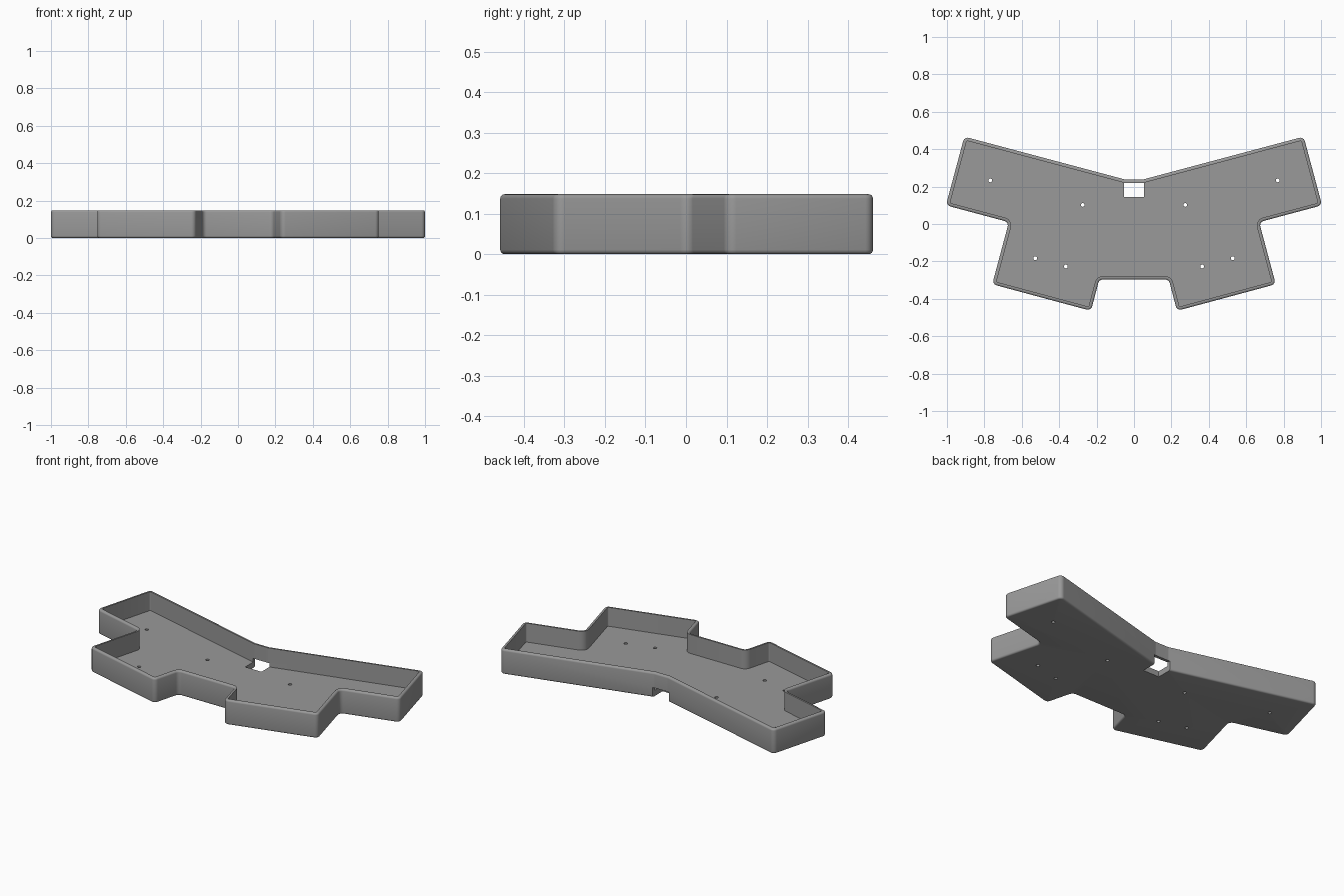
import bpy, bmesh, math
from mathutils import Vector

if "Cube" in bpy.data.objects:
    bpy.data.objects.remove(bpy.data.objects["Cube"])

HEIGHT, WALL, FLOOR, EDGE, CORNER = 0.148, 0.018, 0.035, 0.011, 0.025

grey = bpy.data.materials.new("plain_grey")
grey.diffuse_color = (0.32, 0.32, 0.32, 1)
grey.use_nodes = True
grey.node_tree.nodes["Principled BSDF"].inputs["Base Color"].default_value = grey.diffuse_color

# Right half of the sharp outline, front to back (counter-clockwise)
half = [(0.186, -0.297), (0.230, -0.464), (0.758, -0.322), (0.669, 0.010),
        (1.0055, 0.100), (0.907, 0.467), (0.045, 0.237)]
outline = [Vector(p) for p in half] + [Vector((-x, y)) for x, y in reversed(half)]


def ring(inset, segs=6):
    """Outline moved inwards by inset, with every corner rounded."""
    pts, n = [], len(outline)
    for i, p in enumerate(outline):
        d0 = (p - outline[i - 1]).normalized()
        d1 = (outline[(i + 1) % n] - p).normalized()
        n0, n1 = Vector((-d0.y, d0.x)), Vector((-d1.y, d1.x))
        mitre = (n0 + n1) / (1 + n0.dot(n1))
        turn = 1 if d0.x * d1.y - d0.y * d1.x > 0 else -1
        radius = CORNER - turn * inset
        centre = p + mitre * (inset + turn * radius)
        a0 = math.atan2(-turn * n0.y, -turn * n0.x)
        sweep = d0.angle_signed(d1) * -1
        for k in range(segs + 1):
            a = a0 + sweep * k / segs
            pts.append(centre + radius * Vector((math.cos(a), math.sin(a))))
    return pts


def finish(bm, name):
    bmesh.ops.recalc_face_normals(bm, faces=bm.faces)
    mesh = bpy.data.meshes.new(name)
    bm.to_mesh(mesh)
    bm.free()
    ob = bpy.data.objects.new(name, mesh)
    bpy.context.collection.objects.link(ob)
    mesh.materials.append(grey)
    return ob


# Wall section: rounded outer bottom edge, rounded rim, inner wall down to floor
arc = [math.radians(a) for a in (0, 22.5, 45, 67.5, 90)]
section = [(EDGE * (1 - math.sin(a)), EDGE * (1 - math.cos(a))) for a in arc]
section += [(EDGE * (1 - math.cos(a)), HEIGHT - EDGE * (1 - math.sin(a))) for a in arc]
section += [(WALL, HEIGHT), (WALL, FLOOR)]

# Tray body
bm = bmesh.new()
rings = [[bm.verts.new((p.x, p.y, z)) for p in ring(i)] for i, z in section]
for lo, hi in zip(rings, rings[1:]):
    for j in range(len(lo)):
        k = (j + 1) % len(lo)
        bm.faces.new((lo[j], lo[k], hi[k], hi[j]))
bm.faces.new(rings[0][::-1])
bm.faces.new(rings[-1])
tray = finish(bm, "tray_case")

# Cutter: screw holes through the floor and the cable opening at the back
bm = bmesh.new()
for x, y in [(0.768, 0.233), (0.274, 0.102), (0.528, -0.183), (0.364, -0.227)]:
    for s in (1, -1):
        r = bmesh.ops.create_cone(bm, cap_ends=True, segments=16, radius1=0.01,
                                  radius2=0.01, depth=0.12)
        bmesh.ops.translate(bm, verts=r["verts"], vec=(s * x, y, 0.02))
r = bmesh.ops.create_cube(bm, size=1)
bmesh.ops.scale(bm, verts=r["verts"], vec=(0.108, 0.155, 0.16))
bmesh.ops.translate(bm, verts=r["verts"], vec=(0, 0.145 + 0.0775, -0.022))
cutter = finish(bm, "hole_cutter")
cutter.hide_render = True

mod = tray.modifiers.new("holes", "BOOLEAN")
mod.operation, mod.solver, mod.object = "DIFFERENCE", "EXACT", cutter
bpy.context.view_layer.objects.active = tray
tray.select_set(True)
bpy.ops.object.modifier_apply(modifier=mod.name)
bpy.data.objects.remove(cutter)
bpy.ops.object.shade_smooth_by_angle(angle=math.radians(35))
